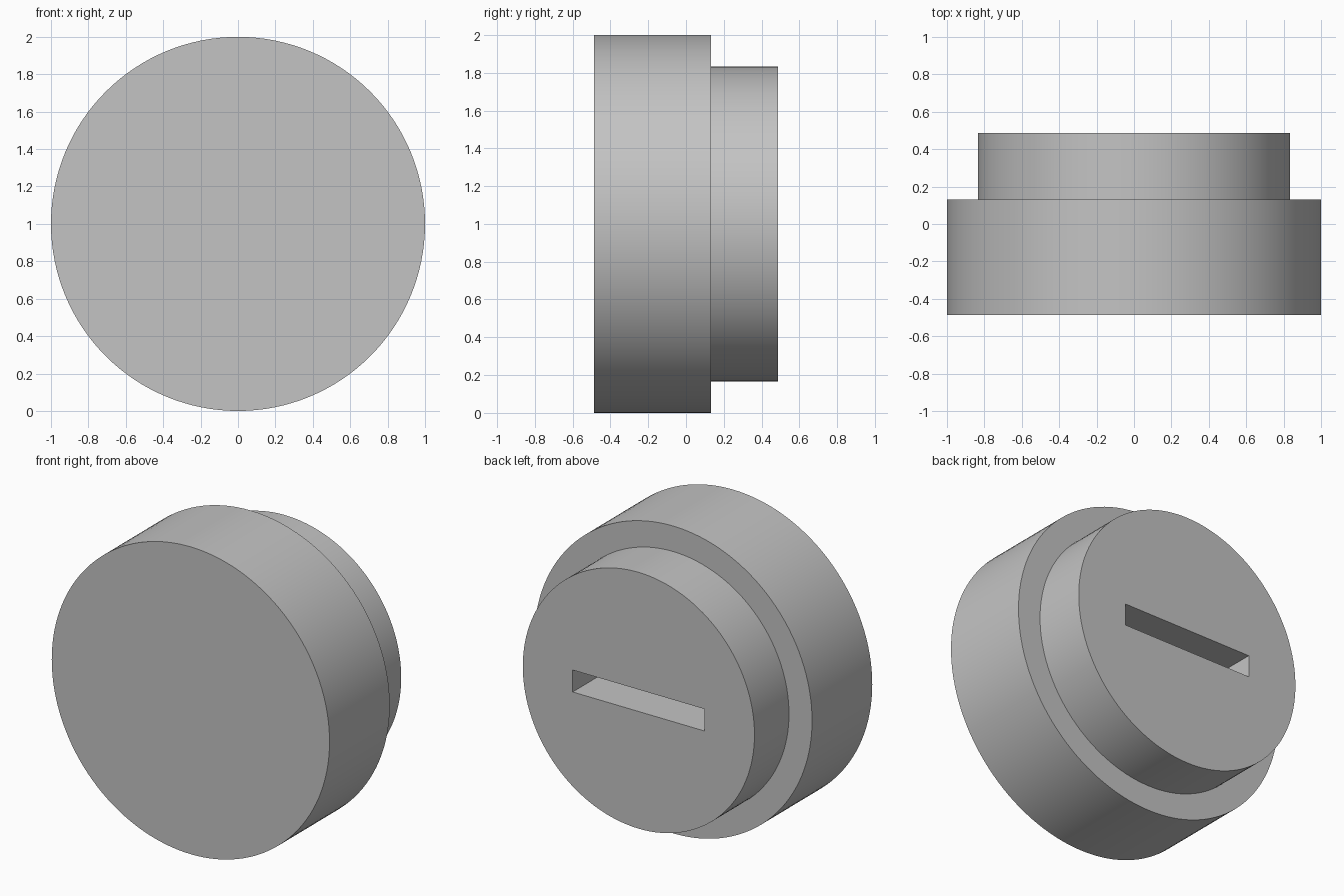
import bpy
import math

cube = bpy.data.objects.get("Cube")
if cube:
    bpy.data.objects.remove(cube, do_unlink=True)

FRONT, STEP, BACK = -0.487, 0.132, 0.487
SLOT_DEPTH = 0.36

grey = bpy.data.materials.new("plain grey")
grey.use_nodes = True
colour = (0.55, 0.55, 0.55, 1)
grey.diffuse_color = colour
grey.node_tree.nodes["Principled BSDF"].inputs["Base Color"].default_value = colour


def disc(name, radius, y0, y1):
    """Round drum lying along y, centred at z = 1."""
    bpy.ops.mesh.primitive_cylinder_add(
        vertices=128, radius=radius, depth=y1 - y0,
        location=(0, (y0 + y1) / 2, 1), rotation=(math.pi / 2, 0, 0))
    obj = bpy.context.object
    obj.name = name
    obj.data.materials.append(grey)
    return obj


# Wide front drum and narrower back plug
front_drum = disc("front_drum", 1, FRONT, STEP)
back_plug = disc("back_plug", 0.834, STEP, BACK)

# Cutter for the straight slot in the back face
bpy.ops.mesh.primitive_cube_add(size=1, location=(0, BACK, 1))
cutter = bpy.context.object
cutter.name = "slot_cutter"
cutter.scale = (0.95, 2 * SLOT_DEPTH, 0.143)
cutter.data.materials.append(grey)
cutter.hide_render = True
cutter.hide_viewport = True

# Join the drums into one solid, then cut the slot
for name, target, operation in (("join", back_plug, 'UNION'),
                                ("slot", cutter, 'DIFFERENCE')):
    mod = front_drum.modifiers.new(name, 'BOOLEAN')
    mod.operation = operation
    mod.solver = 'EXACT'
    mod.object = target

bpy.ops.object.select_all(action='DESELECT')
front_drum.select_set(True)
bpy.context.view_layer.objects.active = front_drum
for mod in list(front_drum.modifiers):
    bpy.ops.object.modifier_apply(modifier=mod.name)
for helper in (back_plug, cutter):
    bpy.data.objects.remove(helper, do_unlink=True)

front_drum.name = "stepped_cap"
bpy.ops.object.shade_smooth_by_angle(angle=math.radians(30))
